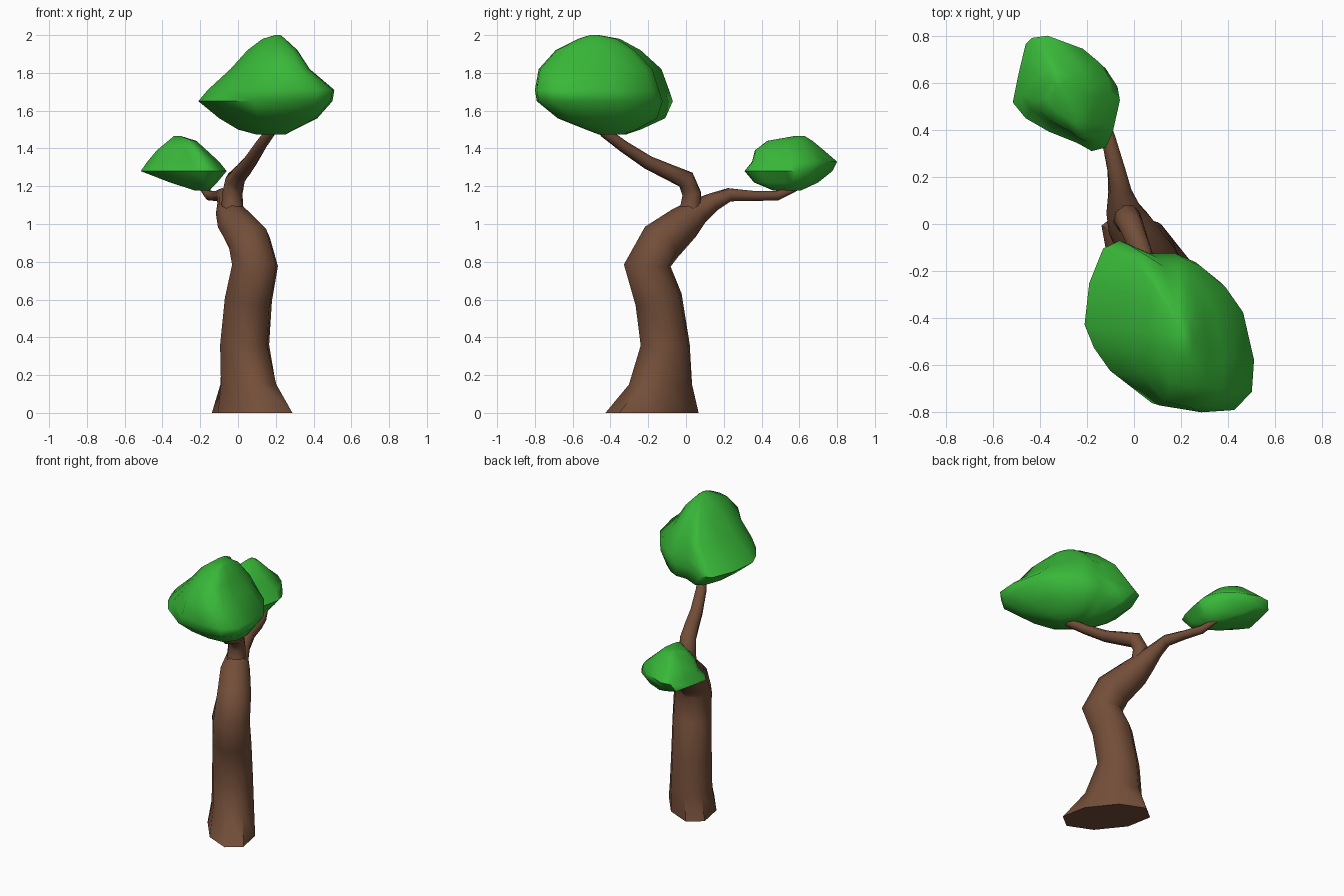
import bpy, bmesh, math
from mathutils import Vector

if "Cube" in bpy.data.objects:
    bpy.data.objects.remove(bpy.data.objects["Cube"])


def material(name, rgb):
    m = bpy.data.materials.new(name)
    m.diffuse_color = (*rgb, 1)
    m.use_nodes = True
    m.node_tree.nodes["Principled BSDF"].inputs["Base Color"].default_value = m.diffuse_color
    return m


BARK = material("bark", (0.17, 0.075, 0.04))
LEAF = material("leaf", (0.04, 0.48, 0.04))
SIDE = Vector((0.78, 0.62, 0)).normalized()   # across the plane the tree leans in


def loft(name, rings, mat, angle):
    """Skin a list of equal-length point rings and cap both ends."""
    bm = bmesh.new()
    loops = [[bm.verts.new(p) for p in ring] for ring in rings]
    n = len(loops[0])
    for a, b in zip(loops, loops[1:]):
        for i in range(n):
            j = (i + 1) % n
            bm.faces.new((a[i], a[j], b[j], b[i]))
    bm.faces.new(loops[0][::-1])
    bm.faces.new(loops[-1])
    bmesh.ops.recalc_face_normals(bm, faces=bm.faces)
    me = bpy.data.meshes.new(name)
    bm.to_mesh(me)
    bm.free()
    me.materials.append(mat)
    ob = bpy.data.objects.new(name, me)
    bpy.context.collection.objects.link(ob)
    bpy.ops.object.select_all(action='DESELECT')
    ob.select_set(True)
    bpy.context.view_layer.objects.active = ob
    bpy.ops.object.shade_smooth_by_angle(angle=math.radians(angle))
    return ob


def limb(name, path, sides=8, upright=0):
    """path: (x, y, z, radius in the lean plane, radius across it)."""
    pts = [Vector(p[:3]) for p in path]
    rings = []
    for k, p in enumerate(path):
        t = (pts[min(k + 1, len(pts) - 1)] - pts[max(k - 1, 0)]).normalized()
        if k < upright:
            t = Vector((0, 0, 1))
        s = (SIDE - t * SIDE.dot(t)).normalized()
        u = t.cross(s)
        rings.append([pts[k] + u * p[3] * math.cos(a) + s * p[4] * math.sin(a)
                      for a in (2 * math.pi * (i + .5) / sides for i in range(sides))])
    return loft(name, rings, BARK, 50)


def crown(name, outline, levels):
    """Fit the plan outline into each level's box: (z, x0, x1, y0, y1)."""
    xs, ys = zip(*outline)
    rings = []
    for z, x0, x1, y0, y1 in levels:
        rings.append([(x0 + (x - min(xs)) / (max(xs) - min(xs)) * (x1 - x0),
                       y0 + (y - min(ys)) / (max(ys) - min(ys)) * (y1 - y0), z)
                      for x, y in outline])
    return loft(name, rings, LEAF, 60)


# Trunk, flared at the foot and running on into the rear branch
limb("trunk", [
    (.075, -.18, 0, .29, .155), (.055, -.135, .15, .185, .14),
    (.035, -.11, .36, .135, .135), (.055, -.145, .6, .13, .13),
    (.09, -.205, .78, .13, .125), (.06, -.13, .905, .12, .115),
    (-.015, -.01, 1.005, .095, .10), (-.045, .06, 1.065, .07, .075),
    (-.06, .14, 1.115, .05, .05), (-.075, .23, 1.155, .037, .04),
    (-.11, .37, 1.148, .028, .032), (-.15, .48, 1.15, .027, .028),
    (-.2, .61, 1.2, .012, .012)], upright=2)

# Front branch
limb("front_branch", [
    (-.015, .0, 1.0, .06, .07), (-.03, .025, 1.09, .055, .062),
    (-.03, .03, 1.16, .05, .058), (-.015, .0, 1.235, .05, .054),
    (.02, -.09, 1.275, .042, .048), (.06, -.2, 1.325, .036, .042),
    (.115, -.33, 1.41, .03, .036), (.17, -.43, 1.485, .028, .03),
    (.2, -.48, 1.53, .015, .015)])

# Large front crown
crown("large_crown", [
    (-.21, -.43), (-.19, -.25), (-.13, -.1), (-.06, -.065), (.07, -.12),
    (.18, -.12), (.27, -.16), (.38, -.25), (.46, -.36), (.51, -.57),
    (.5, -.71), (.42, -.79), (.27, -.8), (.08, -.77), (-.1, -.63), (-.17, -.53)], [
    (1.473, .10, .25, -.46, -.32), (1.5, 0, .30, -.53, -.24),
    (1.56, -.1, .42, -.68, -.11), (1.65, -.21, .5, -.79, -.07),
    (1.71, -.16, .51, -.8, -.09), (1.82, -.04, .38, -.78, -.13),
    (1.92, .05, .315, -.69, -.24), (1.98, .13, .25, -.57, -.35),
    (2.0, .195, .225, -.51, -.46)])

# Small rear crown
crown("small_crown", [
    (-.515, .53), (-.49, .66), (-.46, .79), (-.38, .8), (-.2, .74), (-.12, .68),
    (-.07, .6), (-.06, .54), (-.09, .4), (-.12, .33), (-.18, .315), (-.24, .35),
    (-.36, .4), (-.46, .46)], [
    (1.178, -.23, -.15, .46, .61), (1.22, -.36, -.11, .36, .70),
    (1.28, -.515, -.06, .31, .775), (1.33, -.48, -.1, .35, .8),
    (1.39, -.43, -.165, .365, .73), (1.44, -.37, -.22, .43, .67),
    (1.465, -.34, -.30, .57, .63)])
